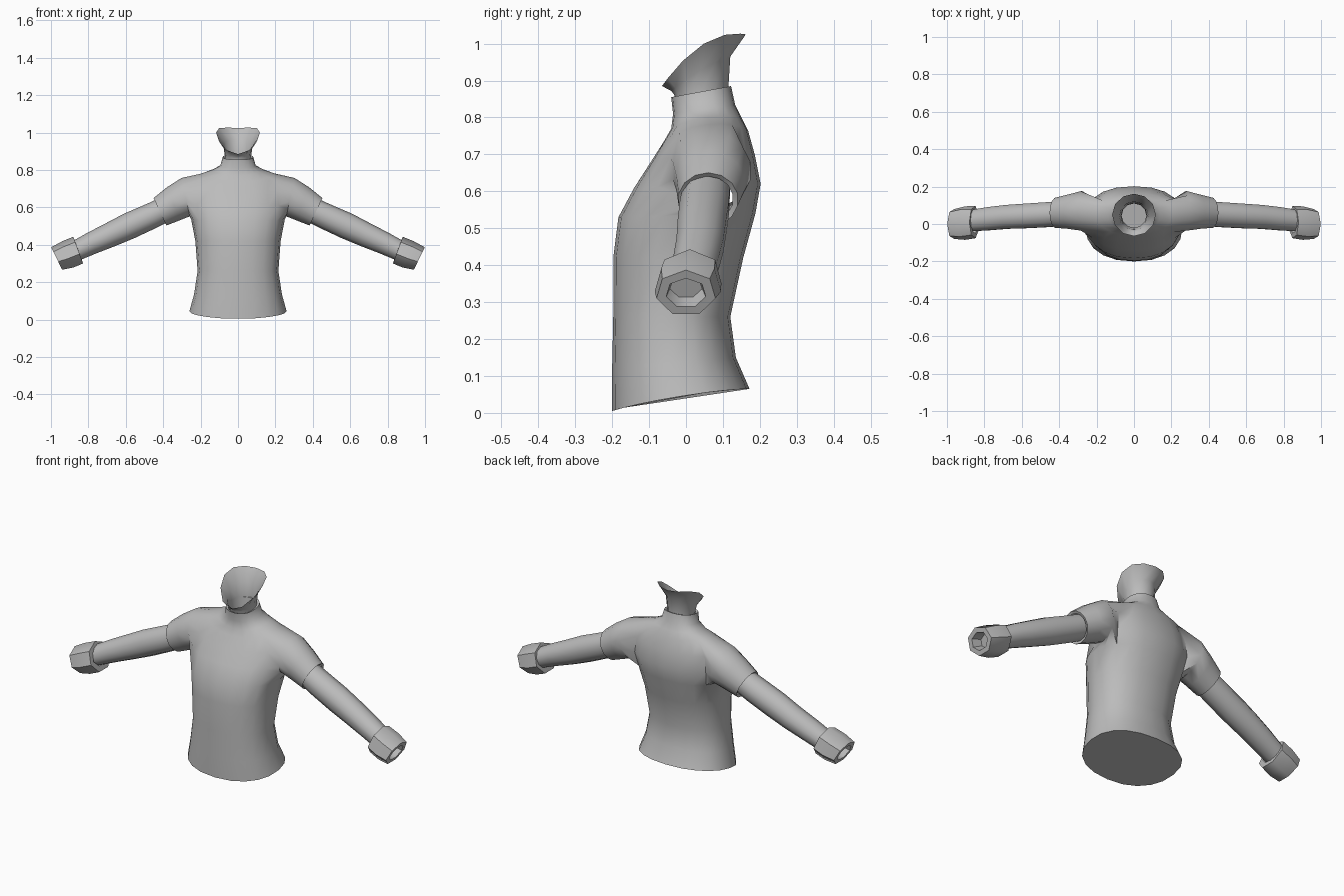
import bpy, bmesh
from math import sin, cos, pi, radians

if "Cube" in bpy.data.objects:
    bpy.data.objects.remove(bpy.data.objects["Cube"], do_unlink=True)

grey = bpy.data.materials.new("plain_grey")
grey.use_nodes = True
GREY = (0.5, 0.5, 0.5, 1)
grey.diffuse_color = GREY
grey.node_tree.nodes["Principled BSDF"].inputs["Base Color"].default_value = GREY


def finish(bm, name, angle=50):
    bmesh.ops.recalc_face_normals(bm, faces=bm.faces)
    mesh = bpy.data.meshes.new(name)
    bm.to_mesh(mesh)
    bm.free()
    mesh.materials.append(grey)
    obj = bpy.data.objects.new(name, mesh)
    bpy.context.collection.objects.link(obj)
    bpy.ops.object.select_all(action='DESELECT')
    obj.select_set(True)
    bpy.context.view_layer.objects.active = obj
    bpy.ops.object.shade_smooth_by_angle(angle=radians(angle))
    return obj


def skin(bm, a, b, skip=()):
    """Join two rings of equal size with quads."""
    n = len(a)
    for i in range(n):
        if i not in skip:
            j = (i + 1) % n
            bm.faces.new((a[i], a[j], b[j], b[i]))


def limb_ring(bm, side, x, y, z, ry, rz, tilt, n, start):
    """Oval ring across a drooping arm, leaning by tilt degrees."""
    t, ring = radians(tilt), []
    for k in range(n):
        a = start + 2 * pi * k / n
        h = rz * sin(a)
        ring.append(bm.verts.new((side * (x + h * sin(t)),
                                  y + side * ry * cos(a), z + h * cos(t))))
    return ring


def squash(v, p=0.88):
    return (1 if v >= 0 else -1) * abs(v) ** p


# Shirt: front z, back z, half width, front y, back y, side lift
N = 20
shirt_rows = [
    (.005, .065, .26, -.20, .172, .01),
    (.12, .15, .235, -.20, .135, 0),
    (.26, .26, .216, -.197, .12, 0),
    (.42, .42, .228, -.197, .155, 0),
    (.53, .54, .25, -.183, .188, 0),
    (.61, .62, .262, -.14, .202, 0),
    (.68, .70, .25, -.095, .186, .01),
    (.735, .765, .20, -.06, .168, .03),
    (.77, .80, .14, -.04, .15, .015),
    (.81, .835, .095, -.035, .133, 0),
    (.855, .885, .082, -.04, .122, 0),
    (.85, .88, .07, -.028, .11, 0),
]
bm = bmesh.new()
rings = []
for zf, zb, hw, yf, yb, lift in shirt_rows:
    ring = []
    for i in range(N):
        a = 2 * pi * i / N
        c, s = squash(cos(a)), squash(sin(a))
        ring.append(bm.verts.new((hw * c, (yf + yb) / 2 + s * (yb - yf) / 2,
                                  zf + (zb - zf) * (s + 1) / 2 + lift * c * c)))
    rings.append(ring)
bm.faces.new(rings[0])

# Leave armholes in the sides of the shirt
LOW, HIGH = 4, 7
armholes = {c % N for m in (0, N // 2) for c in range(m - 2, m + 2)}
for r in range(len(rings) - 1):
    skin(bm, rings[r], rings[r + 1], armholes if LOW <= r < HIGH else ())

# Short sleeves grow out of the armholes
sleeve = [(.28, .07, .655, .108, .105, 12), (.345, .066, .62, .094, .095, 21),
          (.417, .06, .577, .082, .081, 25), (.412, .06, .579, .068, .068, 25)]
for side, mid in ((1, 0), (-1, N // 2)):
    cols = range(mid - 2, mid + 3)
    loop = [rings[LOW][c % N] for c in cols]
    loop += [rings[r][(mid + 2) % N] for r in range(LOW + 1, HIGH)]
    loop += [rings[HIGH][c % N] for c in reversed(cols)]
    loop += [rings[r][(mid - 2) % N] for r in range(HIGH - 1, LOW, -1)]
    n = len(loop)
    for spec in sleeve:
        nxt = limb_ring(bm, side, *spec, n, -pi / 2 - 4 * pi / n)
        skin(bm, loop, nxt)
        loop = nxt
finish(bm, "shirt")

# Bare arms and turned cuffs
arm = [(.36, .056, .604, .066, .066, 25), (.46, .05, .556, .07, .069, 25),
       (.58, .043, .502, .069, .071, 25), (.68, .038, .455, .067, .066, 25),
       (.78, .028, .41, .065, .06, 24), (.90, .015, .352, .058, .052, 24)]
cuff = [(.853, .01, .369, .06, .05, 20), (.853, .01, .368, .088, .08, 20),
        (.91, .005, .345, .092, .08, 23), (.968, 0, .324, .082, .07, 26),
        (.968, 0, .324, .055, .045, 26), (.92, 0, .343, .045, .036, 26)]
for side, label in ((1, "left"), (-1, "right")):
    for name, specs, sides in (("arm", arm, 10), ("cuff", cuff, 7)):
        bm = bmesh.new()
        tube = [limb_ring(bm, side, *s, sides, pi / 2) for s in specs]
        for a, b in zip(tube, tube[1:]):
            skin(bm, a, b)
        if name == "cuff":
            bm.faces.new(tube[-1])
        finish(bm, label + "_" + name)

# Open neck flaring to a slanted rim that is low at the chin
neck_rows = [(.80, .82, .066, -.02, .11, 0), (.862, .885, .07, -.032, .115, 0),
             (.872, .965, .078, -.04, .12, .01), (.885, 1.025, .117, -.065, .162, .045)]
bm = bmesh.new()
prev = None
for zf, zb, hw, yf, yb, lift in neck_rows:
    ring = []
    for i in range(12):
        a = 2 * pi * i / 12
        c, s = cos(a), sin(a)
        ring.append(bm.verts.new((hw * c, (yf + yb) / 2 + s * (yb - yf) / 2,
                                  zf + (zb - zf) * (s + 1) / 2 + lift * c * c)))
    if prev:
        skin(bm, prev, ring)
    prev = ring
finish(bm, "neck")
